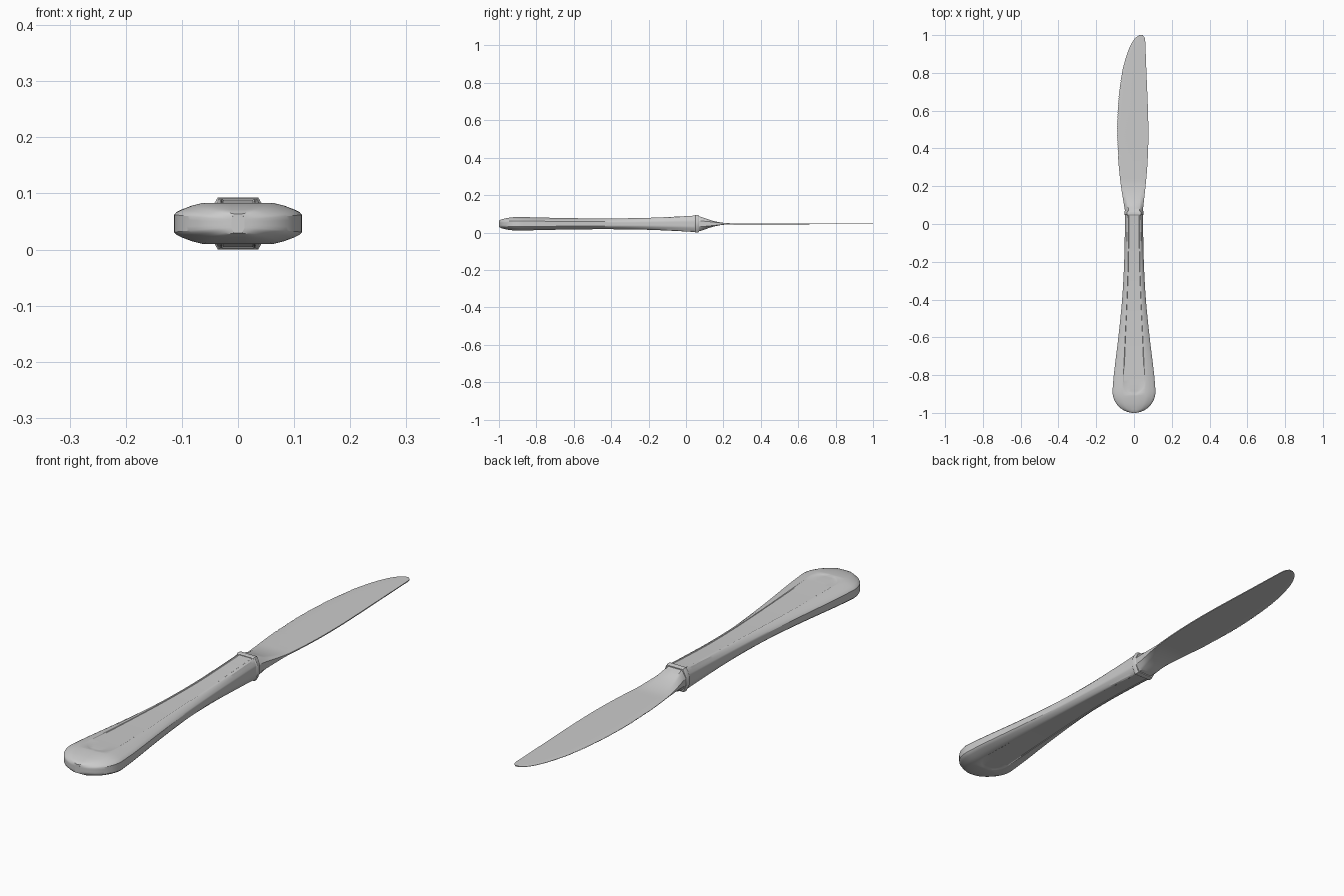
import bpy, bmesh, math

if "Cube" in bpy.data.objects:
    bpy.data.objects.remove(bpy.data.objects["Cube"])

ZC = 0.0465  # height of the knife's middle plane

steel = bpy.data.materials.new("brushed steel")
steel.diffuse_color = (0.6, 0.6, 0.6, 1)
steel.use_nodes = True
steel.node_tree.nodes["Principled BSDF"].inputs["Base Color"].default_value = steel.diffuse_color


def curve(table, y):
    """Smooth interpolation through (y, value) points."""
    if y <= table[0][0]:
        return table[0][1]
    if y >= table[-1][0]:
        return table[-1][1]

    def slope(k):
        a, b = table[max(k - 1, 0)], table[min(k + 1, len(table) - 1)]
        return (b[1] - a[1]) / (b[0] - a[0])

    for i in range(len(table) - 1):
        (y0, v0), (y1, v1) = table[i], table[i + 1]
        if y <= y1:
            d = y1 - y0
            t = (y - y0) / d
            return ((2*t**3 - 3*t*t + 1) * v0 + (t**3 - 2*t*t + t) * d * slope(i)
                    + (3*t*t - 2*t**3) * v1 + (t**3 - t*t) * d * slope(i + 1))


def loft(name, rows):
    """Each row is (y, [(x, z), ...]) for the upper side, left to right."""
    bm = bmesh.new()
    rings = []
    for y, top in rows:
        pts = top + [(x, -z) for x, z in reversed(top)]
        rings.append([bm.verts.new((x, y, z + ZC)) for x, z in pts])
    n = len(rings[0])
    for a, b in zip(rings, rings[1:]):
        for i in range(n):
            j = (i + 1) % n
            bm.faces.new((a[i], a[j], b[j], b[i]))
    bm.faces.new(rings[0])
    bm.faces.new(rings[-1])
    bmesh.ops.recalc_face_normals(bm, faces=bm.faces)
    me = bpy.data.meshes.new(name)
    bm.to_mesh(me)
    bm.free()
    me.materials.append(steel)
    ob = bpy.data.objects.new(name, me)
    bpy.context.collection.objects.link(ob)
    bpy.ops.object.select_all(action='DESELECT')
    ob.select_set(True)
    bpy.context.view_layer.objects.active = ob
    bpy.ops.object.shade_smooth_by_angle(angle=math.radians(30))
    return ob


def mirrored(half):
    """Half section from the outer right edge inward, made symmetric."""
    return [(-x, z) for x, z in half] + [(x, z) for x, z in reversed(half)]


# Handle: flared, with a rounded butt and a shallow sunken panel
H_WIDTH = [(-0.885, 0.114), (-0.8, 0.107), (-0.6, 0.083), (-0.4, 0.063),
           (-0.2, 0.052), (0, 0.048), (0.05, 0.048)]
H_HEIGHT = [(-1, 0.017), (-0.985, 0.024), (-0.95, 0.032), (-0.9, 0.0365), (-0.8, 0.034),
            (-0.6, 0.030), (-0.4, 0.029), (-0.2, 0.032), (0, 0.041), (0.05, 0.044)]
PANEL = [(-0.84, 0.054), (-0.6, 0.045), (-0.4, 0.036), (-0.2, 0.029), (0.05, 0.026)]


def handle_row(y):
    w = curve(H_WIDTH, y)
    if y < -0.885:
        w = 0.114 * math.sqrt(max(1 - ((y + 0.885) / 0.115) ** 2, 0.01))
    h = curve(H_HEIGHT, y)
    k = min(max((y + 0.8) / 0.7, 0), 1)  # butt to neck blend
    mix = lambda a, b: a + (b - a) * k
    p = min(curve(PANEL, y), 0.45 * w if y < -0.84 else w)
    depth = 0.002
    if y < -0.84:
        s = 1 - ((y + 0.84) / 0.06) ** 2
        p = 0.054 * math.sqrt(max(s, 0.01))
        p = min(p, 0.5 * w)
        depth = 0.002 if s > 0.05 else 0
    shoulder = max(mix(0.55, 0.66) * w, p + 0.002)
    lip = min(p + 0.006, (p + shoulder) / 2)
    return y, mirrored([(w, 0.18 * h), (w, mix(0.42, 0.36) * h),
                        (0.965 * w, mix(0.55, 0.5) * h),
                        (mix(0.88, 0.87) * w, mix(0.68, 0.7) * h),
                        (mix(0.72, 0.77) * w, mix(0.87, 0.92) * h),
                        (shoulder, h), (lip, h), (p, h - depth), (p * 0.4, h - depth)])


ys = [-0.885 - 0.115 * math.sin(math.pi / 2 * (1 - i / 22)) for i in range(22)]
ys += [-0.885 + 0.935 * i / 60 for i in range(61)]
loft("handle", [handle_row(y) for y in ys])


# Collar: chamfered ring between handle and blade
def collar_row(y, s):
    return y, mirrored([(0.051 * s, 0.016 * s), (0.042 * s, 0.036 * s), (0.036 * s, 0.0465 * s)])


loft("collar", [collar_row(y, s) for y, s in
                [(0.046, 0.95), (0.05, 1), (0.064, 1), (0.069, 0.95)]])

# Blade: bolster thinning into a flat blade with a finely serrated edge
EDGE = [(0.066, -0.047), (0.1, -0.053), (0.2, -0.069), (0.3, -0.080), (0.4, -0.087),
        (0.5, -0.090), (0.6, -0.087), (0.7, -0.079), (0.8, -0.064), (0.9, -0.037),
        (0.95, -0.016), (0.985, 0.007), (1, 0.028)]
SPINE = [(0.066, 0.047), (0.1, 0.050), (0.2, 0.061), (0.3, 0.070), (0.4, 0.075),
         (0.5, 0.076), (0.6, 0.074), (0.8, 0.066), (0.95, 0.060), (0.985, 0.057), (1, 0.046)]
THICK = [(0.066, 0.041), (0.09, 0.034), (0.13, 0.020), (0.17, 0.010), (0.21, 0.0042),
         (0.25, 0.0028), (0.6, 0.0024), (1, 0.002)]


def blade_row(y, i):
    l, r, t = curve(EDGE, y), curve(SPINE, y), curve(THICK, y)
    k = min(max((y - 0.066) / 0.16, 0), 1)
    if 0.36 < y < 0.8 and i % 2:
        l += 0.003  # serration notch
    at = lambda f: l + (r - l) * f
    return y, [(l, t * 0.34), (at(0.13 - 0.03 * k), t * (0.85 + 0.05 * k)), (at(0.2), t),
               (at(0.5), t), (at(0.8), t), (at(0.87 + 0.06 * k), t * (0.85 + 0.15 * k)),
               (r, t * (0.34 + 0.5 * k))]


ys = [0.066 + 0.914 * i / 150 for i in range(151)] + [0.987, 0.993, 0.997, 1.0]
loft("blade", [blade_row(y, i) for i, y in enumerate(ys)])
